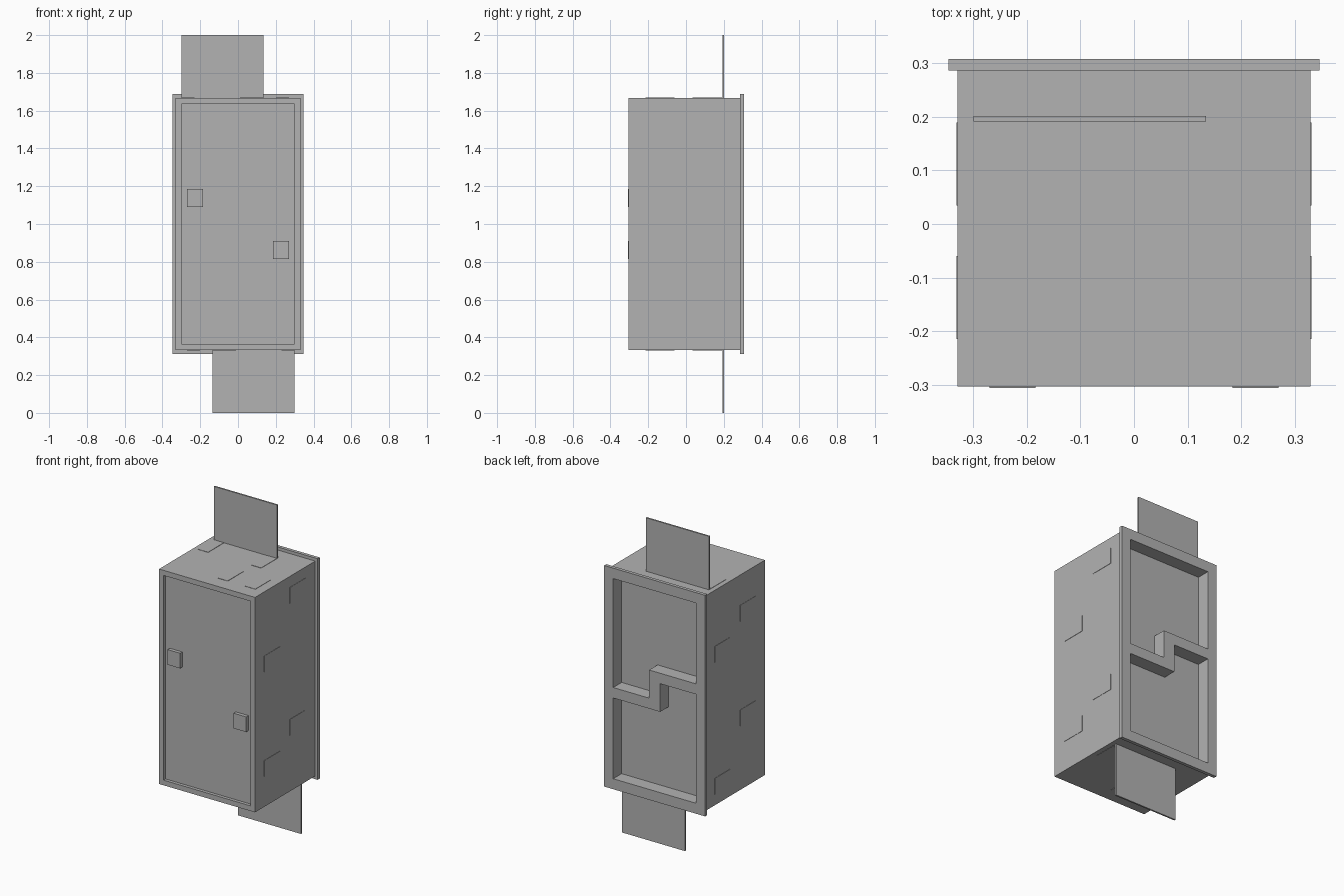
import bpy
import bmesh

if "Cube" in bpy.data.objects:
    bpy.data.objects.remove(bpy.data.objects["Cube"], do_unlink=True)

grey = bpy.data.materials.new("plain grey")
grey.use_nodes = True
grey.diffuse_color = (0.45, 0.45, 0.45, 1)
grey.node_tree.nodes["Principled BSDF"].inputs["Base Color"].default_value = grey.diffuse_color


def prism(name, outline, y0, y1):
    """Extrude an x-z outline along y."""
    bm = bmesh.new()
    face = bm.faces.new([bm.verts.new((x, y0, z)) for x, z in outline])
    ext = bmesh.ops.extrude_face_region(bm, geom=[face])
    moved = [v for v in ext["geom"] if isinstance(v, bmesh.types.BMVert)]
    bmesh.ops.translate(bm, verts=moved, vec=(0, y1 - y0, 0))
    bmesh.ops.recalc_face_normals(bm, faces=bm.faces)
    mesh = bpy.data.meshes.new(name)
    bm.to_mesh(mesh)
    bm.free()
    mesh.materials.append(grey)
    obj = bpy.data.objects.new(name, mesh)
    bpy.context.collection.objects.link(obj)
    return obj


def box(name, x, y, z):
    outline = [(x[0], z[0]), (x[1], z[0]), (x[1], z[1]), (x[0], z[1])]
    return prism(name, outline, *y)


def turned(span, centre=0):
    """Mirror a span about a centre, for the half-turn copies."""
    return (2 * centre - span[1], 2 * centre - span[0])


def pair(name, x, y, z):
    """A part and its copy turned half way round the y axis."""
    box(name + "_a", x, y, z)
    box(name + "_b", turned(x), y, turned(z, 1))


def combine(target, tool, operation):
    mod = target.modifiers.new("join", "BOOLEAN")
    mod.object, mod.operation, mod.solver = tool, operation, "EXACT"
    bpy.context.view_layer.objects.active = target
    bpy.ops.object.modifier_apply(modifier=mod.name)
    bpy.data.objects.remove(tool, do_unlink=True)


# Cabinet body with the wider rear flange
cabinet = box("cabinet", (-0.33, 0.33), (-0.304, 0.295), (0.332, 1.668))
flange = box("rear_flange", (-0.347, 0.347), (0.287, 0.308), (0.313, 1.687))
combine(cabinet, flange, "UNION")

# Shallow front recess
combine(cabinet, box("front_cutter", (-0.3, 0.3), (-0.4, -0.284), (0.364, 1.636)), "DIFFERENCE")

# Two stepped rear recesses, leaving a crooked divider
upper = [(0.285, 1.622), (0.285, 0.945), (0.038, 0.945),
         (0.038, 1.12), (-0.285, 1.12), (-0.285, 1.622)]
lower = [(-x, 2 - z) for x, z in upper]
for outline in (upper, lower):
    combine(cabinet, prism("rear_cutter", outline, 0.225, 0.4), "DIFFERENCE")

# Mounting tabs above and below
pair("mounting_tab", (-0.3, 0.135), (0.192, 0.202), (1.66, 2))

# Square buttons on the front panel
pair("front_button", (-0.27, -0.184), (-0.306, -0.28), (1.09, 1.184))

# Thin plates on the sides
near, far = (-0.215, -0.06), (0.035, 0.19)
for y, z in ((far, 1.5), (near, 1.17), (far, 0.68), (near, 0.52)):
    pair("side_plate", (0.325, 0.332), y, (z, z + 0.1))

# Thin plates on the top and bottom
for x, y in ((-0.3, far), (0.065, far), (0.01, near), (0.2, near)):
    pair("end_plate", (x, x + 0.07), y, (1.66, 1.67))
